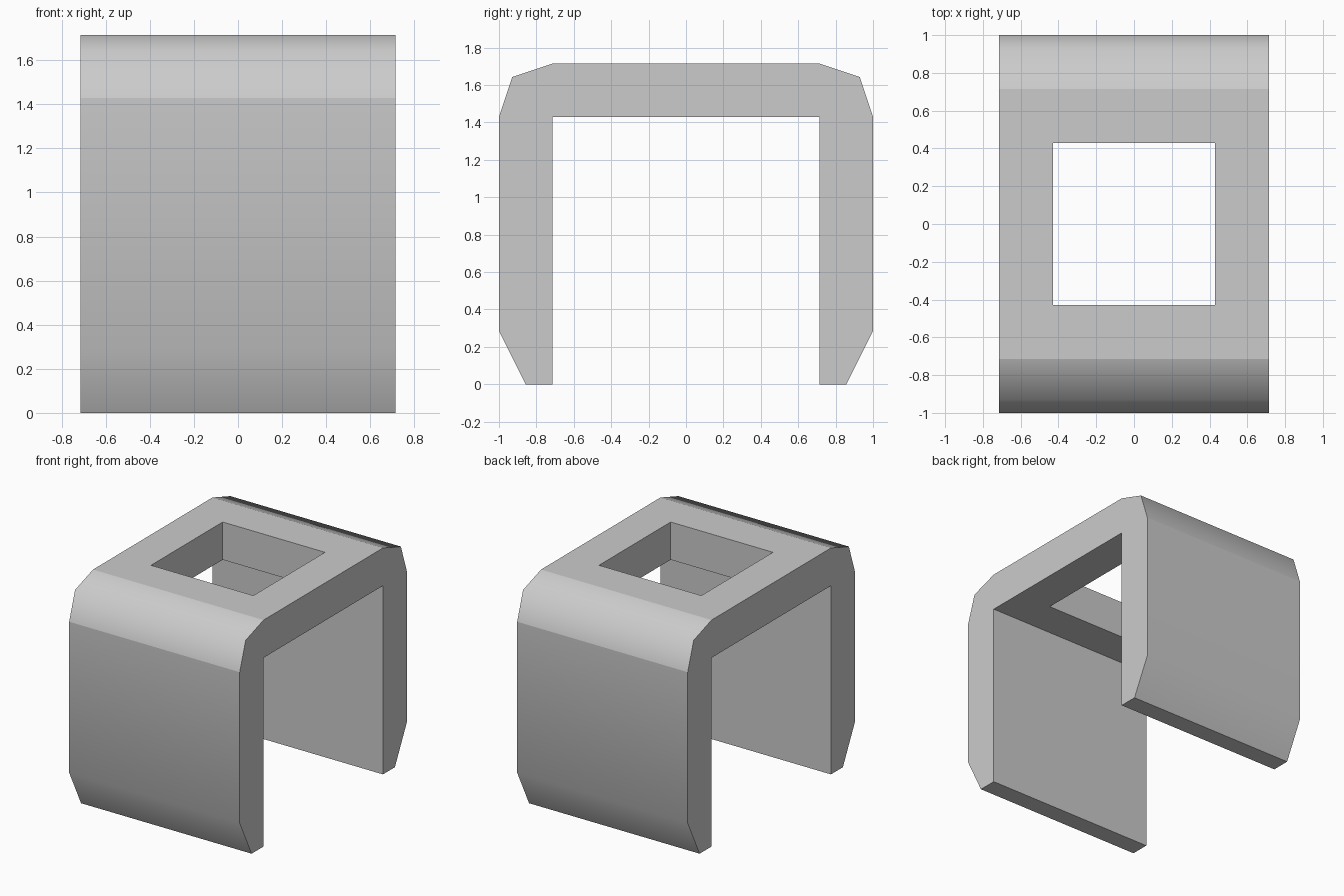
import bpy, bmesh

if "Cube" in bpy.data.objects:
    bpy.data.objects.remove(bpy.data.objects["Cube"])

U = 1 / 7          # the model sits on a 1/7 unit grid
HALF_W = 5 * U     # half width along x

# Arch cross-section (y, z): right half, then mirrored to the left
half = [(5*U, 0), (6*U, 0), (7*U, 2*U), (7*U, 10*U), (6.5*U, 11.5*U), (5*U, 12*U)]
profile = half + [(-y, z) for y, z in reversed(half)] + [(-5*U, 10*U), (5*U, 10*U)]

bm = bmesh.new()
face = bm.faces.new([bm.verts.new((-HALF_W, y, z)) for y, z in profile])
ext = bmesh.ops.extrude_face_region(bm, geom=[face])
verts = [g for g in ext["geom"] if isinstance(g, bmesh.types.BMVert)]
bmesh.ops.translate(bm, verts=verts, vec=(2 * HALF_W, 0, 0))
bmesh.ops.recalc_face_normals(bm, faces=bm.faces[:])

# Square opening through the top slab: inset both sides, remove, bridge
slab = [f for f in bm.faces
        if abs(f.normal.z) > 0.99 and f.calc_center_median().z > 9 * U]
bmesh.ops.inset_individual(bm, faces=slab, thickness=2 * U, use_even_offset=True)
rims = list({e for f in slab for e in f.edges})
bmesh.ops.delete(bm, geom=slab, context='FACES_ONLY')
bmesh.ops.bridge_loops(bm, edges=rims)
bmesh.ops.recalc_face_normals(bm, faces=bm.faces[:])

# Smooth only the lower bevel edge and the middle of the rounded shoulder
for f in bm.faces:
    f.smooth = True
for e in bm.edges:
    a, b = (v.co for v in e.verts)
    along_x = abs(a.x - b.x) > 1.9 * HALF_W
    soft_z = any(abs(a.z - z) < 0.01 for z in (2 * U, 11.5 * U))
    e.smooth = along_x and soft_z

mesh = bpy.data.meshes.new("arch_bracket")
bm.to_mesh(mesh)
bm.free()
bpy.context.collection.objects.link(bpy.data.objects.new("arch_bracket", mesh))
